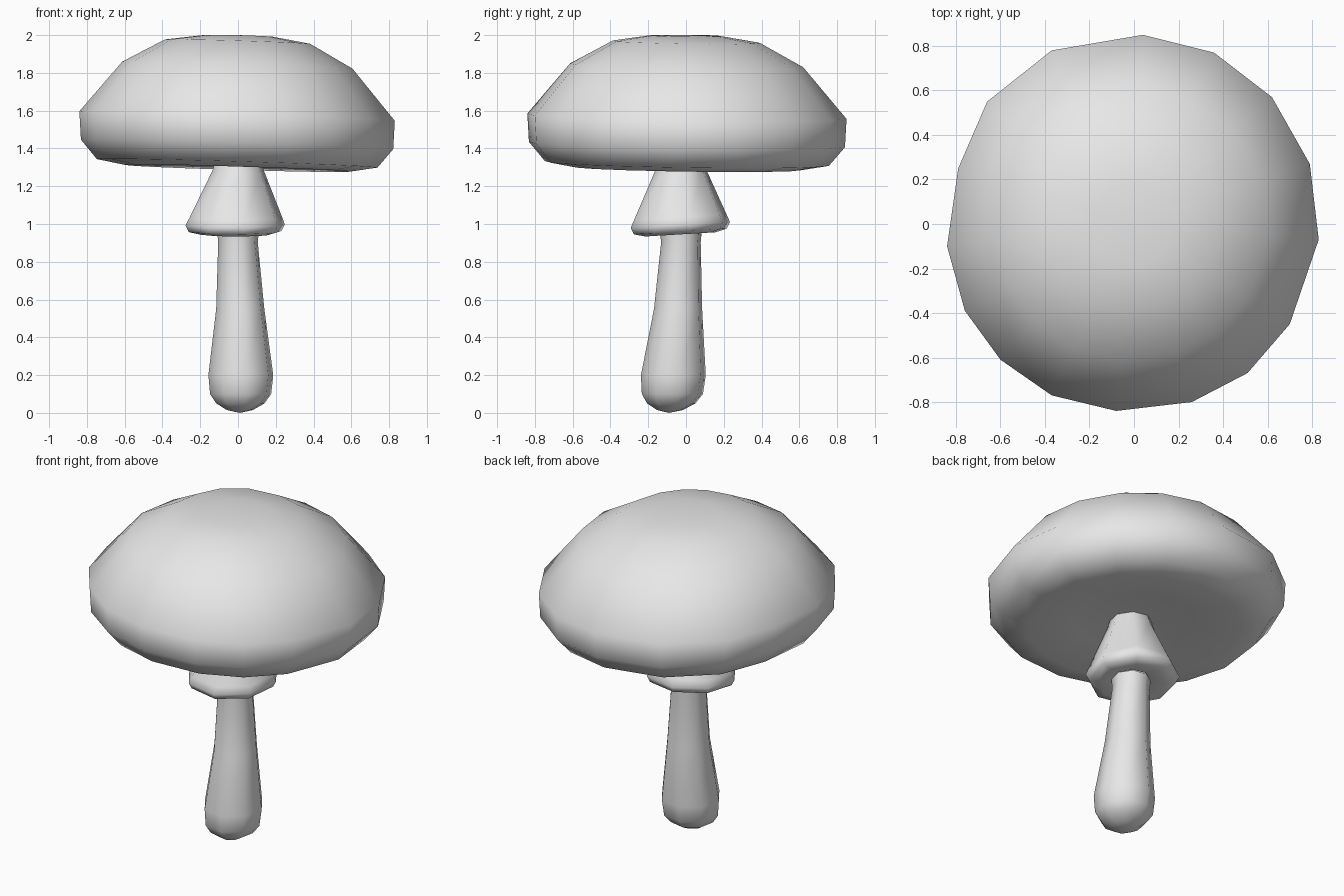
import bpy, bmesh
from math import cos, sin, tau

cube = bpy.data.objects.get("Cube")
if cube:
    bpy.data.objects.remove(cube)

# One plain grey for the whole model
grey = bpy.data.materials.new("plain grey")
grey.use_nodes = True
grey.diffuse_color = (0.8, 0.8, 0.8, 1)
grey.node_tree.nodes["Principled BSDF"].inputs["Base Color"].default_value = (0.8, 0.8, 0.8, 1)


def loft(name, rings, cap_start=None, cap_end=None):
    """Skin a stack of rings; each end may close onto a single point."""
    bm = bmesh.new()
    loops = [[bm.verts.new(p) for p in ring] for ring in rings]
    n = len(loops[0])
    for low, high in zip(loops, loops[1:]):
        for i in range(n):
            j = (i + 1) % n
            bm.faces.new((low[i], low[j], high[j], high[i]))
    for loop, point in ((loops[0], cap_start), (loops[-1], cap_end)):
        if point:
            tip = bm.verts.new(point)
            for i in range(n):
                bm.faces.new((loop[i], loop[(i + 1) % n], tip))
    bmesh.ops.recalc_face_normals(bm, faces=bm.faces)
    mesh = bpy.data.meshes.new(name)
    bm.to_mesh(mesh)
    bm.free()
    mesh.materials.append(grey)
    for face in mesh.polygons:
        face.use_smooth = True
    obj = bpy.data.objects.new(name, mesh)
    bpy.context.collection.objects.link(obj)
    return obj


def ring(x, y, z, r, sides=8, lean=0.0):
    """Round section, optionally tipped along y."""
    angles = [tau * (i + 0.25) / sides for i in range(sides)]
    return [(x + r * cos(a), y + r * sin(a), z + lean * r * sin(a)) for a in angles]


# Cap: slightly irregular outline scaled through a domed, tilted profile
outline = [(0.04, 0.85), (-0.37, 0.78), (-0.66, 0.55), (-0.79, 0.25),
           (-0.84, -0.10), (-0.76, -0.39), (-0.60, -0.61), (-0.37, -0.77),
           (-0.08, -0.84), (0.26, -0.80), (0.51, -0.67), (0.70, -0.45),
           (0.83, -0.07), (0.79, 0.27), (0.62, 0.57), (0.36, 0.77)]
profile = [(0.40, 1.325), (0.72, 1.295), (0.89, 1.32), (0.99, 1.42),
           (1.0, 1.57), (0.73, 1.84), (0.46, 1.965), (0.22, 1.997)]
cap_rings = [[(x * s, y * s, min(2.0, z - 0.03 * x * s - 0.015 * y * s))
              for x, y in outline] for s, z in profile]
loft("cap", cap_rings, (0, -0.03, 1.35), (0, 0, 2.0))

# Stem: swollen rounded foot, leaning gently back as it rises
stem = [(0.01, -0.085, 0.015, 0.07), (0.013, -0.078, 0.05, 0.13),
        (0.014, -0.072, 0.10, 0.165), (0.015, -0.067, 0.20, 0.175),
        (0.012, -0.042, 0.55, 0.13), (0.0, -0.027, 0.90, 0.107),
        (0.0, -0.027, 0.96, 0.112)]
loft("stem", [ring(*s) for s in stem], (0.01, -0.09, 0.0))

# Skirt: flared collar with a thin rolled lip under the cap
skirt = [(0.0, -0.027, 0.96, 0.108), (-0.01, -0.03, 0.945, 0.19),
         (-0.015, -0.03, 0.96, 0.25), (-0.015, -0.03, 0.995, 0.268),
         (-0.012, -0.03, 1.035, 0.25), (0.0, -0.03, 1.28, 0.14),
         (0.0, -0.03, 1.37, 0.11)]
loft("skirt", [ring(*s, lean=0.06) for s in skirt])
